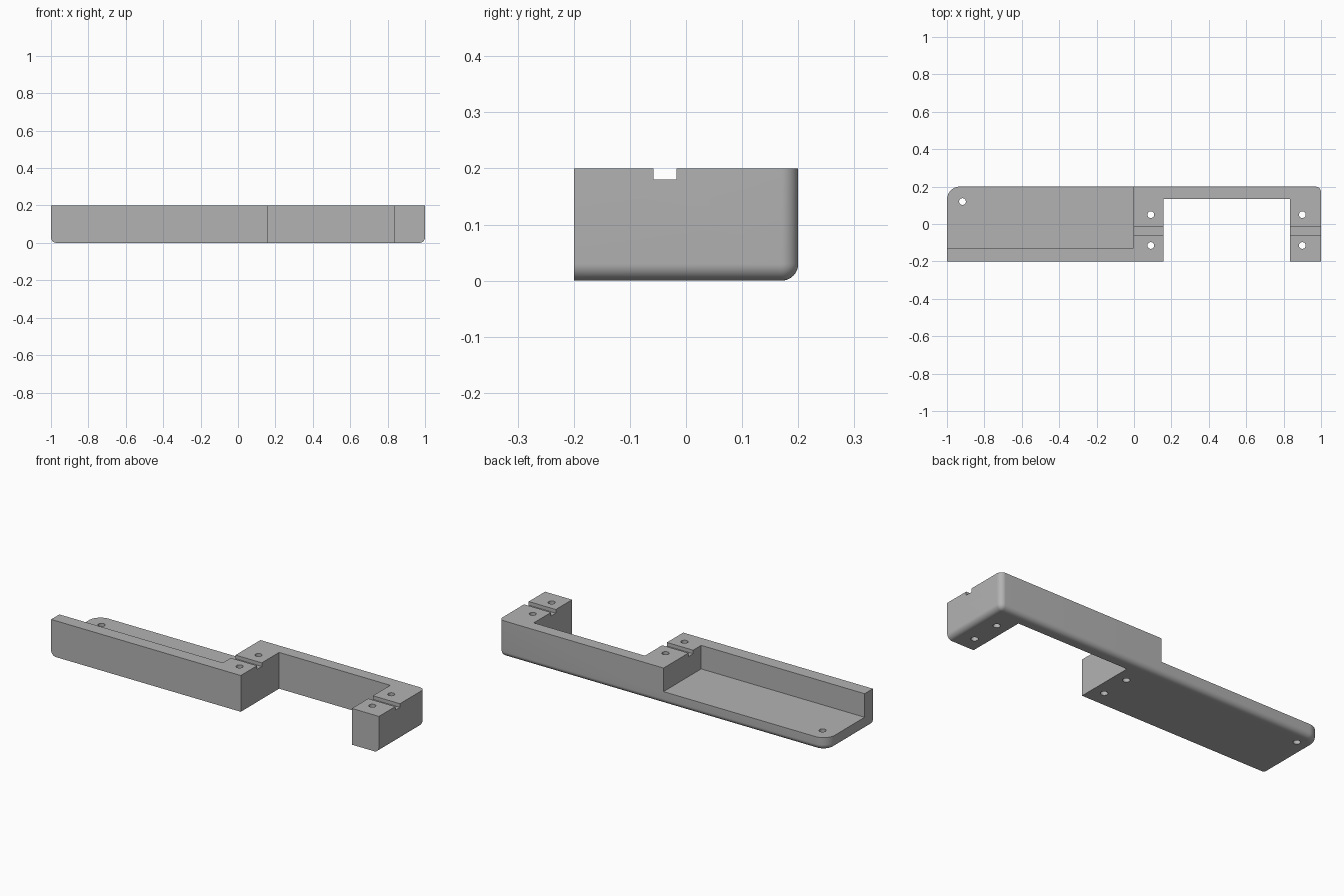
import bpy, bmesh
from math import sin, cos, pi, radians
from mathutils import Vector

if "Cube" in bpy.data.objects:
    bpy.data.objects.remove(bpy.data.objects["Cube"])

H, HALF_Y, FILLET, FLOOR = 0.2, 0.2, 0.03, 0.07

grey = bpy.data.materials.new("plain grey")
grey.use_nodes = True
grey.diffuse_color = (0.45, 0.45, 0.45, 1)
grey.node_tree.nodes["Principled BSDF"].inputs["Base Color"].default_value = (0.45, 0.45, 0.45, 1)


def outline(inset, z):
    """Plan outline with two rounded back corners; the front edge stays flush."""
    pts = [Vector((-1 + inset, -HALF_Y, z)), Vector((1 - inset, -HALF_Y, z))]
    for side, radius, start in ((1, FILLET, 0), (-1, 0.07, pi / 2)):
        centre = Vector((side * (1 - radius), HALF_Y - radius, z))
        for i in range(13):
            a = start + i * pi / 24
            pts.append(centre + Vector((cos(a), sin(a), 0)) * (radius - inset))
    return pts


def make_body():
    """Block whose back and end bottom edges are filleted by stacked outlines."""
    bm = bmesh.new()
    layers = []
    for i in range(11):
        a = i * pi / 20
        layers.append((FILLET * (1 - sin(a)), FILLET * (1 - cos(a))))
    layers.append((0, H))
    rings = [[bm.verts.new(p) for p in outline(*layer)] for layer in layers]
    n = len(rings[0])
    for low, high in zip(rings, rings[1:]):
        for i in range(n):
            j = (i + 1) % n
            bm.faces.new((low[i], low[j], high[j], high[i]))
    bm.faces.new(rings[0][::-1])
    bm.faces.new(rings[-1])
    bmesh.ops.remove_doubles(bm, verts=bm.verts, dist=1e-5)
    bmesh.ops.recalc_face_normals(bm, faces=bm.faces)
    mesh = bpy.data.meshes.new("bracket_body")
    bm.to_mesh(mesh)
    bm.free()
    mesh.materials.append(grey)
    obj = bpy.data.objects.new("bracket_body", mesh)
    bpy.context.collection.objects.link(obj)
    return obj


def cut(body, cutter):
    """Subtract a temporary cutter from the body."""
    cutter.hide_render = True
    cutter.data.materials.append(grey)
    bpy.ops.object.select_all(action='DESELECT')
    body.select_set(True)
    bpy.context.view_layer.objects.active = body
    mod = body.modifiers.new("cut", 'BOOLEAN')
    mod.operation, mod.solver, mod.object = 'DIFFERENCE', 'EXACT', cutter
    bpy.ops.object.modifier_apply(modifier=mod.name)
    bpy.data.objects.remove(cutter)


def box(name, low, high):
    low, high = Vector(low), Vector(high)
    bpy.ops.mesh.primitive_cube_add(size=1, location=(low + high) / 2)
    obj = bpy.context.object
    obj.name, obj.scale = name, high - low
    return obj


body = make_body()

# Open tray, gap between the arms, and cable groove
cut(body, box("tray_cutter", (-1.1, -0.128, FLOOR), (-0.003, 0.3, 0.3)))
cut(body, box("gap_cutter", (0.157, -0.3, -0.1), (0.835, 0.134, 0.3)))
cut(body, box("groove_cutter", (-0.05, -0.058, 0.18), (1.1, -0.017, 0.3)))

# Screw holes: two per arm and one in the tray corner
for x, y in ((0.09, 0.05), (0.09, -0.115), (0.9, 0.05), (0.9, -0.115), (-0.917, 0.12)):
    bpy.ops.mesh.primitive_cylinder_add(vertices=32, radius=0.018, depth=0.6, location=(x, y, 0.1))
    cut(body, bpy.context.object)

body.select_set(True)
bpy.context.view_layer.objects.active = body
bpy.ops.object.shade_smooth_by_angle(angle=radians(30))
